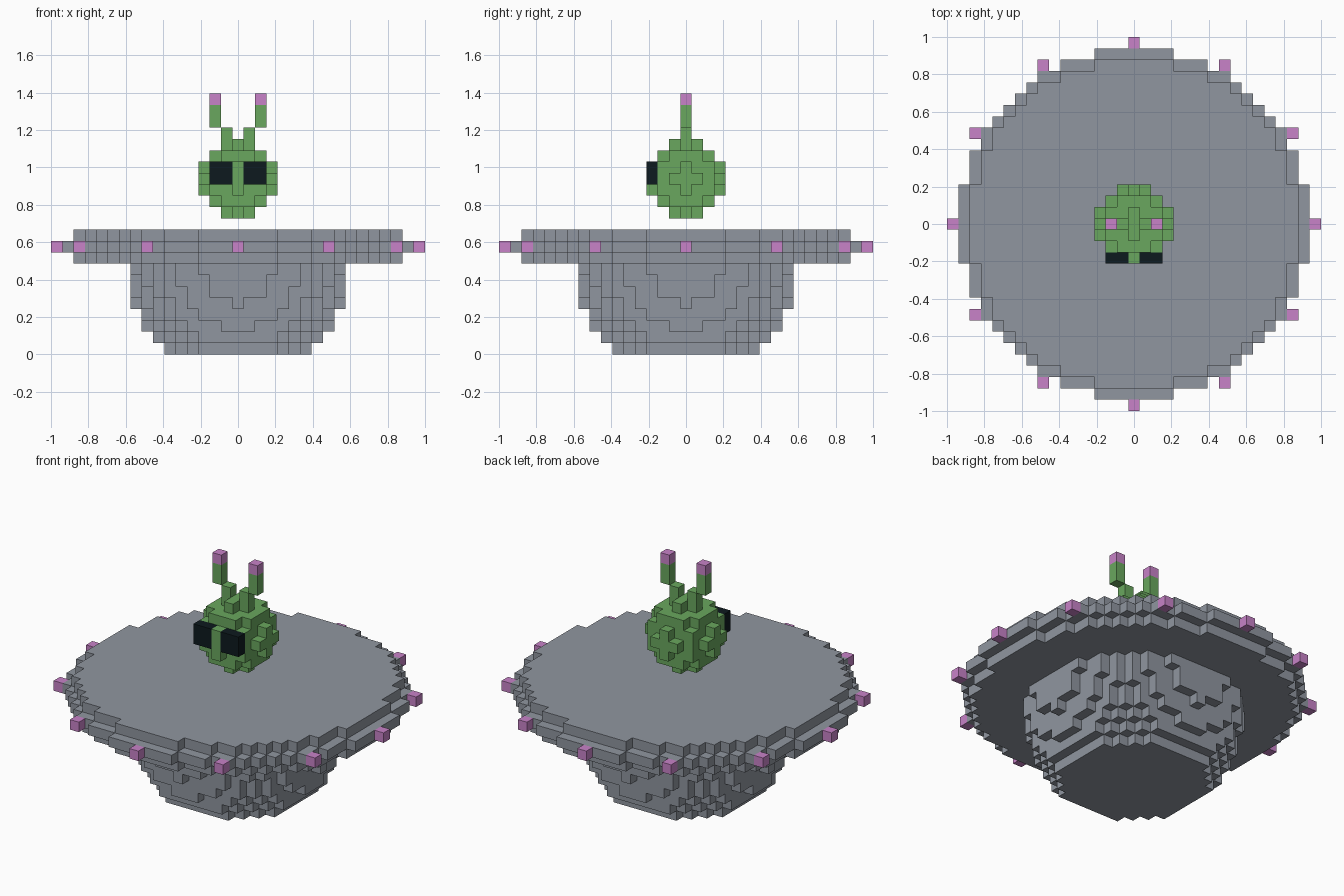
import bpy
import bmesh
import math
from mathutils import Vector

if "Cube" in bpy.data.objects:
    bpy.data.objects.remove(bpy.data.objects["Cube"])

V = 2 / 33  # size of one block; the model is 33 blocks wide


def material(name, rgb):
    m = bpy.data.materials.new(name)
    m.diffuse_color = (*rgb, 1)
    m.use_nodes = True
    m.node_tree.nodes["Principled BSDF"].inputs["Base Color"].default_value = m.diffuse_color
    return m


grey = material("hull grey", (0.278, 0.305, 0.350))
green = material("skin green", (0.143, 0.390, 0.112))
pink = material("light pink", (0.578, 0.225, 0.578))
black = material("eye black", (0.004, 0.010, 0.013))


def disc(r2, k):
    """Blocks of a round layer with squared radius r2 at height k."""
    n = int(math.sqrt(r2))
    return {(x, y, k) for x in range(-n, n + 1) for y in range(-n, n + 1)
            if x * x + y * y <= r2}


parts = {}  # name: (blocks, material)

# Rounded lower hull
bowl = set()
for k in range(8):
    bowl |= disc(92.8 - 0.71 * (8 - k) ** 2, k)
parts["lower_hull"] = (bowl, grey)

# Saucer rim, widest in the middle layer
parts["saucer_rim"] = (disc(209, 8) | disc(237, 9) | disc(209, 10), grey)

# Twelve lights around the rim
for i in range(12):
    a = i * math.pi / 6
    cell = (round(16 * math.cos(a)), round(16 * math.sin(a)), 9)
    parts[f"rim_light_{i + 1}"] = ({cell}, pink)

# Eyes and antennae, mirrored left and right
eyes = set()
for s, side in ((-1, "left"), (1, "right")):
    eye = {(s * x, -3, z) for x in (1, 2) for z in (15, 16)}
    eyes |= eye
    parts[f"{side}_eye"] = (eye, black)
    stalk = {(s, 0, 19), (2 * s, 0, 20), (2 * s, 0, 21)}
    parts[f"{side}_antenna"] = (stalk, green)
    parts[f"{side}_antenna_tip"] = ({(2 * s, 0, 22)}, pink)

# Round head floating above the saucer
head = set()
for k in range(-3, 4):
    head |= disc(10 - k * k, 15 + k)
parts["head"] = (head - eyes, green)

filled = set().union(*(cells for cells, _ in parts.values()))


def build(name, cells, mat):
    """Mesh made from the exposed faces of the blocks."""
    bm = bmesh.new()
    verts = {}

    def vert(p):
        if p not in verts:
            verts[p] = bm.verts.new(((p[0] - 0.5) * V, (p[1] - 0.5) * V, p[2] * V))
        return verts[p]

    for cell in sorted(cells):
        for axis in range(3):
            for side in (0, 1):
                near = list(cell)
                near[axis] += 2 * side - 1
                if tuple(near) in filled:
                    continue
                corners = []
                for u, w in ((0, 0), (1, 0), (1, 1), (0, 1)):
                    p = list(cell)
                    p[axis] += side
                    p[(axis + 1) % 3] += u
                    p[(axis + 2) % 3] += w
                    corners.append(vert(tuple(p)))
                bm.faces.new(corners if side else corners[::-1])
    me = bpy.data.meshes.new(name)
    bm.to_mesh(me)
    bm.free()
    me.materials.append(mat)
    bpy.context.collection.objects.link(bpy.data.objects.new(name, me))


for name, (cells, mat) in parts.items():
    build(name, cells, mat)
